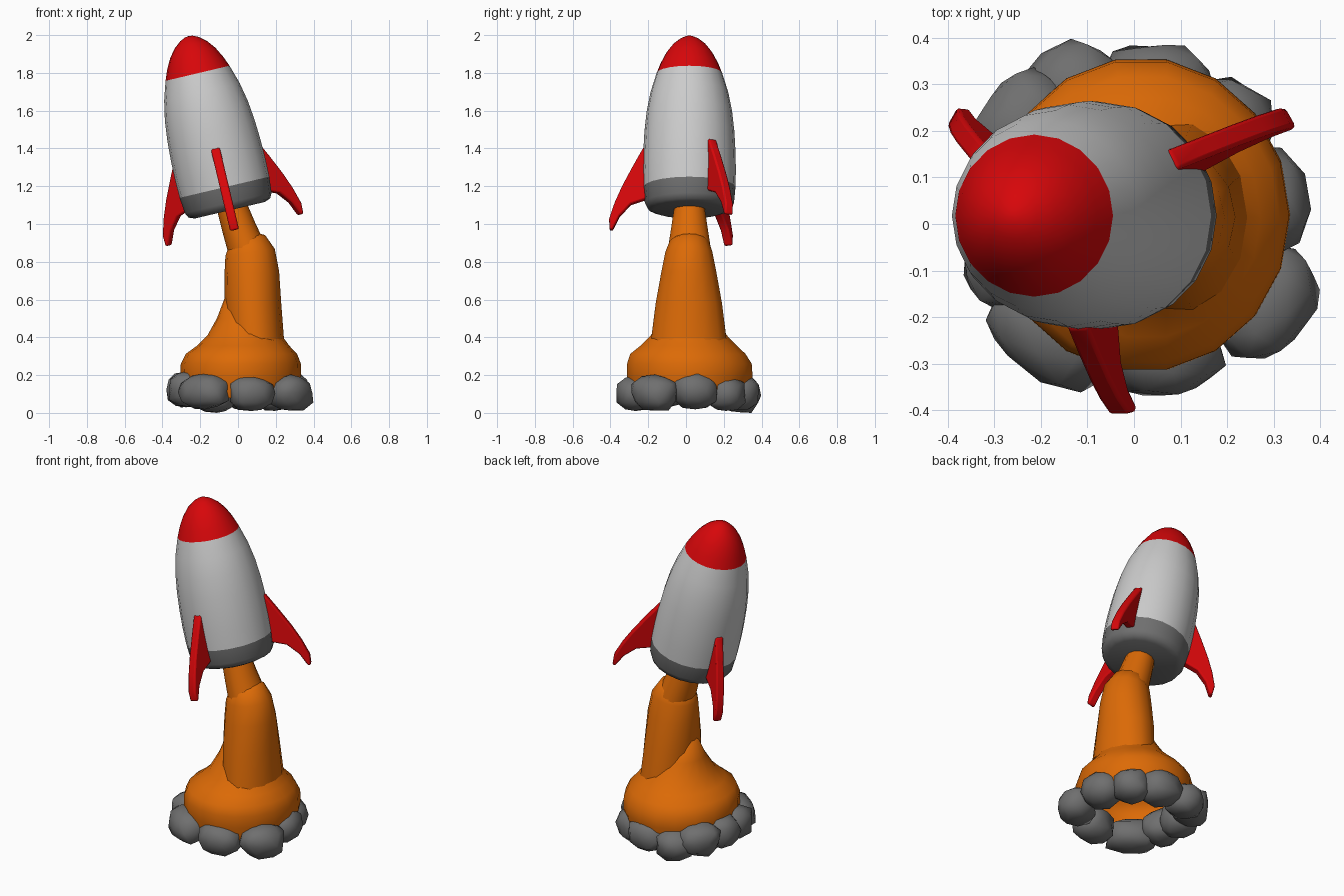
import bpy, bmesh, math, random
from mathutils import Matrix, Vector, noise

if "Cube" in bpy.data.objects:
    bpy.data.objects.remove(bpy.data.objects["Cube"])

random.seed(4)


def material(name, rgb):
    m = bpy.data.materials.new(name)
    m.diffuse_color = (*rgb, 1)
    m.use_nodes = True
    m.node_tree.nodes["Principled BSDF"].inputs["Base Color"].default_value = m.diffuse_color
    return m


RED = material("red", (0.68, 0.002, 0.003))
ORANGE = material("orange", (0.72, 0.145, 0.002))
DARK = material("dark_grey", (0.16, 0.16, 0.16))
LIGHT = material("light_grey", (0.55, 0.55, 0.55))

# Tilted rocket frame, origin at the middle of its base
ROCKET = Matrix.Translation((-0.043, 0.018, 1.073)) @ Matrix.Rotation(math.radians(-13.3), 4, 'Y')


def finish(bm, name, mat, angle=35, matrix=None):
    bmesh.ops.recalc_face_normals(bm, faces=bm.faces)
    me = bpy.data.meshes.new(name)
    bm.to_mesh(me)
    bm.free()
    me.materials.append(mat)
    ob = bpy.data.objects.new(name, me)
    bpy.context.collection.objects.link(ob)
    if matrix:
        ob.matrix_world = matrix
    bpy.ops.object.select_all(action='DESELECT')
    ob.select_set(True)
    bpy.context.view_layer.objects.active = ob
    bpy.ops.object.shade_smooth_by_angle(angle=math.radians(angle))
    return ob


def loft(name, rings, mat, sides=20, cap_start=False, cap_end=False, matrix=None, angle=60):
    """Skin elliptical rings given as (x, y, z, rx, ry, tilt in degrees)."""
    bm = bmesh.new()
    loops = []
    for x, y, z, rx, ry, tilt in rings:
        t = math.radians(tilt)
        loop = []
        for i in range(sides):
            a = 2 * math.pi * i / sides
            u = rx * math.cos(a)
            loop.append(bm.verts.new((x + u * math.cos(t), y + ry * math.sin(a), z + u * math.sin(t))))
        loops.append(loop)
    for a, b in zip(loops, loops[1:]):
        for i in range(sides):
            j = (i + 1) % sides
            bm.faces.new((a[i], a[j], b[j], b[i]))
    if cap_start:
        bm.faces.new(loops[0])
    if cap_end:
        bm.faces.new(loops[-1])
    return finish(bm, name, mat, angle, matrix)


def turned(name, profile, mat, **kw):
    return loft(name, [(0, 0, s, r, r, 0) for r, s in profile], mat, matrix=ROCKET, **kw)


# Rocket hull
turned("base_band", [(0.19, 0.0), (0.222, 0.012), (0.236, 0.04), (0.244, 0.125)], DARK, cap_start=True)
turned("hull", [(0.244, 0.125), (0.246, 0.22), (0.244, 0.32), (0.238, 0.43),
                (0.226, 0.54), (0.205, 0.645), (0.174, 0.745)], LIGHT)
turned("nose_cone", [(0.174, 0.745), (0.152, 0.8), (0.123, 0.855), (0.088, 0.9),
                     (0.05, 0.931), (0.02, 0.945), (0.003, 0.947)], RED, cap_end=True)

# Three swept fins
FIN = [(0.2, 0.345), (0.245, 0.335), (0.30, 0.235), (0.355, 0.13), (0.395, 0.04), (0.425, -0.05),
       (0.422, -0.108), (0.405, -0.108), (0.37, -0.035), (0.31, 0.03), (0.21, 0.065)]
for k, deg in enumerate((-90, 30, 150)):
    bm = bmesh.new()
    front = [bm.verts.new((r, -0.024, s)) for r, s in FIN]
    back = [bm.verts.new((r, 0.024, s)) for r, s in FIN]
    bm.faces.new(front)
    bm.faces.new(back[::-1])
    for i in range(len(FIN)):
        j = (i + 1) % len(FIN)
        bm.faces.new((front[i], front[j], back[j], back[i]))
    fin = finish(bm, f"fin_{k + 1}", RED, 60, ROCKET @ Matrix.Rotation(math.radians(deg), 4, 'Z'))
    bev = fin.modifiers.new("soft_edge", 'BEVEL')
    bev.width = 0.01
    bev.segments = 2

# Exhaust plume: narrow jet, leaning column, spreading skirt
loft("exhaust_jet", [(-0.035, 0.018, 1.1, 0.08, 0.08, 15), (0.005, 0.018, 0.98, 0.09, 0.098, 18),
                     (0.045, 0.018, 0.87, 0.1, 0.115, 20)], ORANGE, sides=14)
loft("exhaust_column", [(0.093, 0.015, 0.385, 0.152, 0.205, -4), (0.079, 0.015, 0.58, 0.15, 0.18, 0),
                        (0.073, 0.015, 0.74, 0.145, 0.15, 4), (0.064, 0.015, 0.85, 0.132, 0.127, 8),
                        (0.045, 0.017, 0.905, 0.105, 0.105, 20), (0.045, 0.018, 0.925, 0.07, 0.08, 22)],
     ORANGE, sides=14, cap_end=True)
loft("exhaust_skirt", [(0.015, 0.018, 0.08, 0.3, 0.31, 0), (0.015, 0.02, 0.19, 0.32, 0.338, 0),
                       (0.015, 0.018, 0.26, 0.318, 0.335, 0), (0.018, 0.01, 0.312, 0.295, 0.31, 0),
                       (0.027, 0.014, 0.355, 0.245, 0.26, 0),
                       (0.035, 0.015, 0.41, 0.197, 0.205, 0), (0.025, 0.015, 0.5, 0.137, 0.14, 0),
                       (0.005, 0.015, 0.61, 0.075, 0.075, 0)], ORANGE, sides=18, cap_end=True, angle=75)

# Ring of boxy smoke puffs: x, y, tangential radius
PUFFS = [(-0.125, 0.285, 0.105), (0.05, 0.285, 0.12), (0.195, 0.21, 0.1), (0.27, 0.05, 0.115),
         (0.28, -0.165, 0.125), (0.07, -0.265, 0.12), (-0.175, -0.23, 0.14), (-0.265, -0.08, 0.1),
         (-0.275, 0.06, 0.1), (-0.235, 0.21, 0.115)]
for k, (x, y, r) in enumerate(PUFFS):
    bm = bmesh.new()
    bmesh.ops.create_icosphere(bm, subdivisions=2, radius=1)
    for v in bm.verts:
        d = v.co.normalized()
        d /= sum(abs(c) ** 2.8 for c in d) ** (1 / 2.8)
        d *= 1 + 0.16 * noise.noise(d * 1.7 + Vector((k * 7.3, 1.7, 0.4)))
        v.co = (d.x * 0.102, d.y * r, d.z * 0.092)
    turn = Matrix.Rotation(math.atan2(y, x), 4, 'Z')
    low = min(v.co.z for v in bm.verts)
    z = -low + (random.uniform(0.008, 0.035) if k else 0)
    finish(bm, f"smoke_puff_{k + 1}", DARK, 60, Matrix.Translation((x, y, z)) @ turn)
